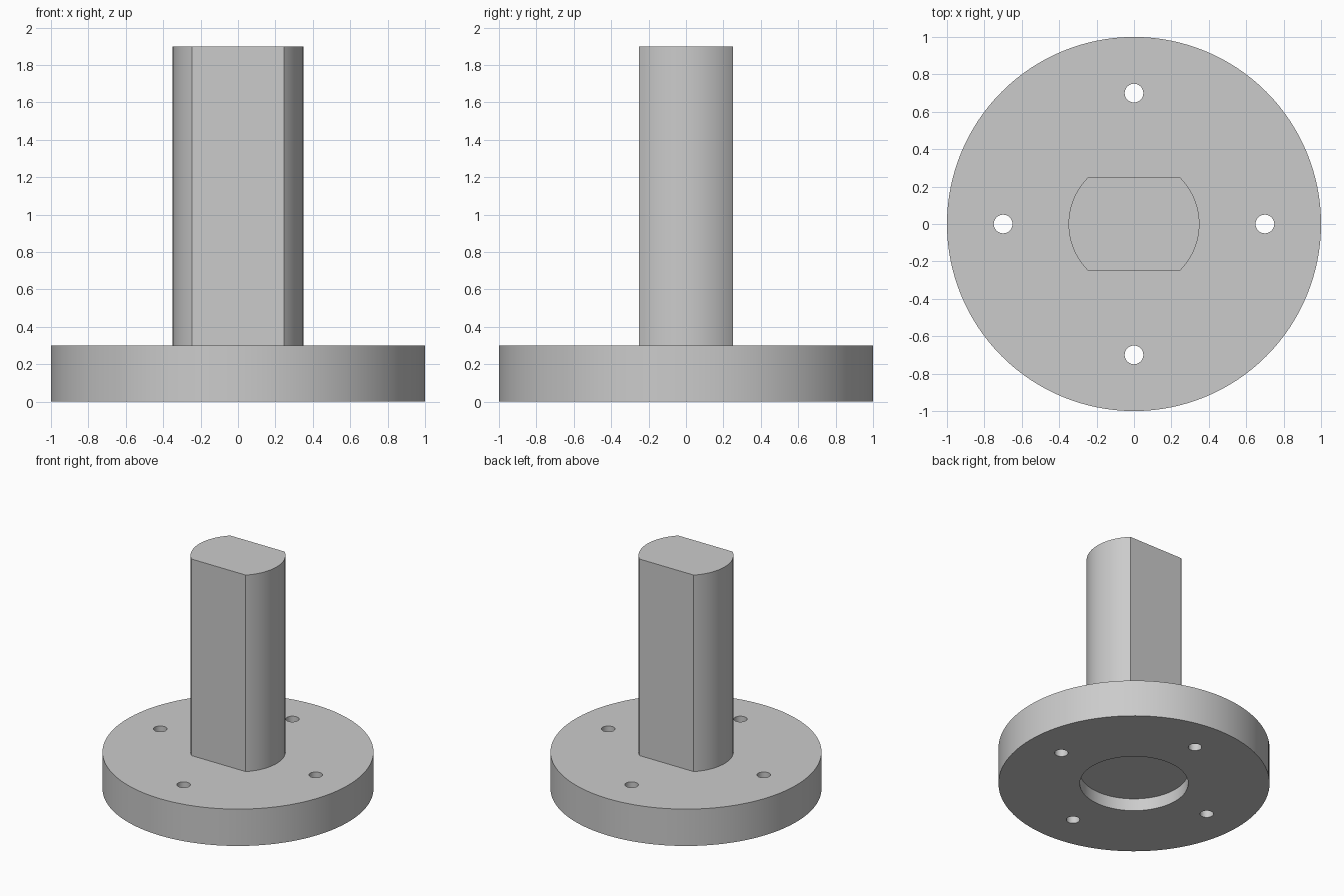
import bpy
import math

default = bpy.data.objects.get("Cube")
if default:
    bpy.data.objects.remove(default, do_unlink=True)

grey = bpy.data.materials.new("plain grey")
grey.use_nodes = True
colour = (0.6, 0.6, 0.6, 1)
grey.diffuse_color = colour
grey.node_tree.nodes["Principled BSDF"].inputs["Base Color"].default_value = colour


def cylinder(name, radius, bottom, top, x=0, y=0, sides=128):
    bpy.ops.mesh.primitive_cylinder_add(
        vertices=sides, radius=radius, depth=top - bottom,
        location=(x, y, (bottom + top) / 2))
    obj = bpy.context.object
    obj.name = name
    obj.data.materials.append(grey)
    return obj


def combine(target, tool, operation):
    """Apply a boolean to the target and discard the tool."""
    mod = target.modifiers.new(operation, "BOOLEAN")
    mod.operation = operation
    mod.solver = "EXACT"
    mod.object = tool
    tool.hide_render = True
    bpy.context.view_layer.objects.active = target
    bpy.ops.object.modifier_apply(modifier=mod.name)
    bpy.data.objects.remove(tool, do_unlink=True)


# Round shaft with two flats, front and back
shaft = cylinder("shaft", 0.35, 0.25, 1.9)
bpy.ops.mesh.primitive_cube_add(size=1, location=(0, 0, 1))
flats = bpy.context.object
flats.name = "flats_cutter"
flats.scale = (2, 0.5, 4)
flats.data.materials.append(grey)
combine(shaft, flats, "INTERSECT")

# Flange disc joined to the shaft
flange = cylinder("flanged_shaft", 1, 0, 0.3)
combine(flange, shaft, "UNION")

# Shallow round recess in the underside
combine(flange, cylinder("recess_cutter", 0.4, -0.1, 0.1), "DIFFERENCE")

# Four bolt holes through the flange
for i in range(4):
    a = i * math.pi / 2
    hole = cylinder("hole_cutter", 0.05, -0.1, 0.4,
                    0.7 * math.cos(a), 0.7 * math.sin(a), 32)
    combine(flange, hole, "DIFFERENCE")

# Smooth the round walls, keep the edges sharp
bpy.ops.object.select_all(action="DESELECT")
flange.select_set(True)
bpy.context.view_layer.objects.active = flange
bpy.ops.object.shade_smooth_by_angle(angle=math.radians(30))
